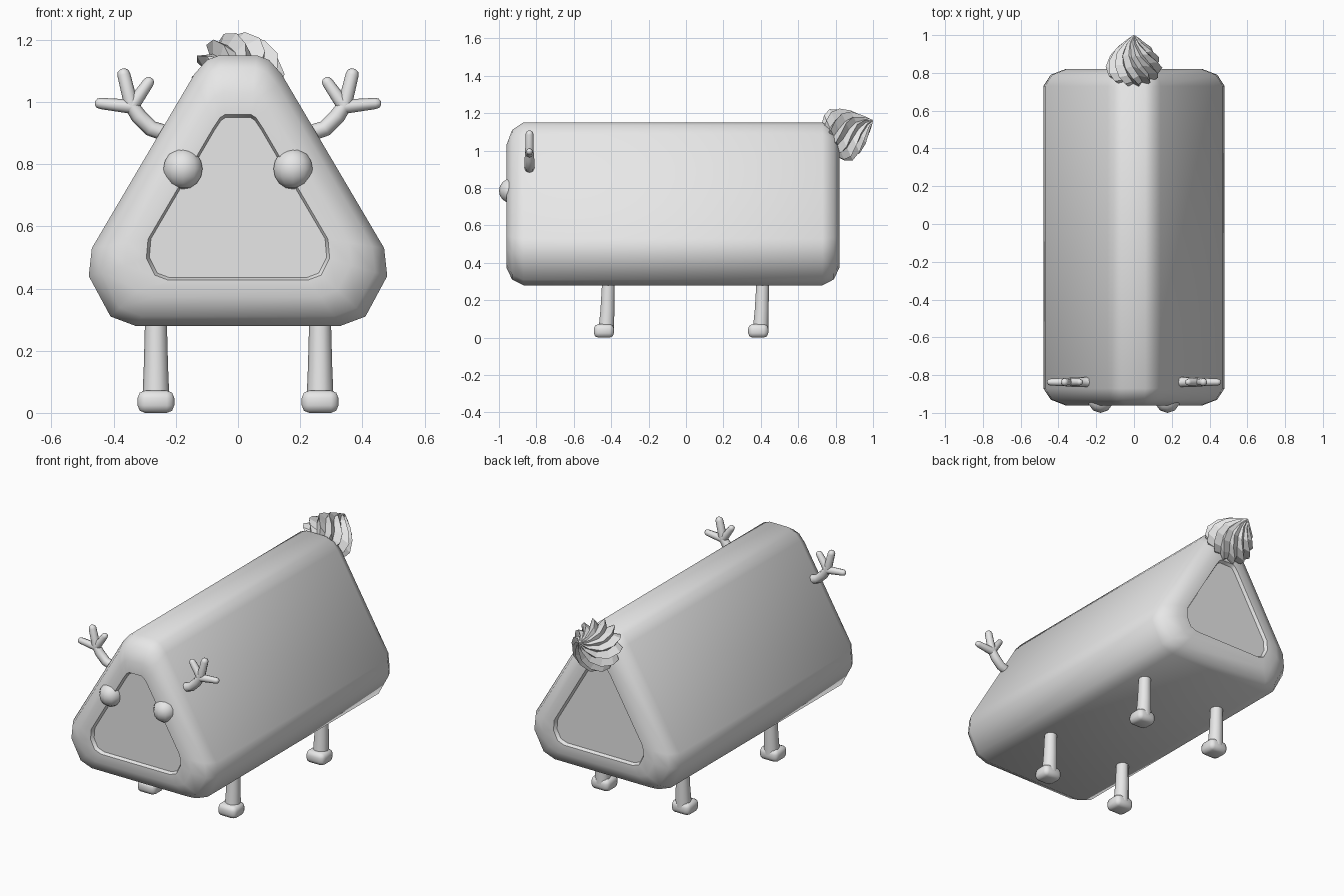
import bpy, bmesh
from math import sin, cos, pi, radians
from mathutils import Vector, Matrix

if "Cube" in bpy.data.objects:
    bpy.data.objects.remove(bpy.data.objects["Cube"], do_unlink=True)

GREY = (0.8, 0.8, 0.8, 1)
grey = bpy.data.materials.new("light_grey")
grey.use_nodes = True
grey.diffuse_color = GREY
grey.node_tree.nodes["Principled BSDF"].inputs["Base Color"].default_value = GREY


def finish(bm, name, smooth=40):
    bmesh.ops.recalc_face_normals(bm, faces=bm.faces)
    mesh = bpy.data.meshes.new(name)
    bm.to_mesh(mesh)
    bm.free()
    mesh.materials.append(grey)
    ob = bpy.data.objects.new(name, mesh)
    bpy.context.collection.objects.link(ob)
    if smooth:
        bpy.ops.object.select_all(action="DESELECT")
        ob.select_set(True)
        bpy.context.view_layer.objects.active = ob
        bpy.ops.object.shade_smooth_by_angle(angle=radians(smooth))
    return ob


def loft(bm, rings):
    """Skin a row of equal point rings and cap both ends."""
    rows = [[bm.verts.new(p) for p in ring] for ring in rings]
    n = len(rows[0])
    for a, b in zip(rows, rows[1:]):
        for i in range(n):
            j = (i + 1) % n
            bm.faces.new((a[i], a[j], b[j], b[i]))
    bm.faces.new(rows[0])
    bm.faces.new(rows[-1])


def tube(bm, path, side, sides=8):
    """Round tube along (point, radius) stops, in the plane across 'side'."""
    pts = [Vector(p) for p, r in path]
    side = Vector(side)
    rings = []
    for i, (p, r) in enumerate(path):
        along = (pts[min(i + 1, len(pts) - 1)] - pts[max(i - 1, 0)]).normalized()
        up = along.cross(side)
        rings.append([pts[i] + r * (cos(2 * pi * k / sides) * side + sin(2 * pi * k / sides) * up)
                      for k in range(sides)])
    loft(bm, rings)


# Body: rounded triangular prism with a recessed panel at each end
outer = [(0.06, 1.15), (0.10, 1.135), (0.14, 1.09), (0.47, 0.53),
         (0.48, 0.44), (0.41, 0.31), (0.33, 0.28)]
inner = [(0.04, 0.95), (0.055, 0.94), (0.075, 0.91), (0.28, 0.56),
         (0.285, 0.50), (0.26, 0.45), (0.22, 0.435)]


def body_ring(t, y):
    half = [(a + (c - a) * t, y, b + (d - b) * t) for (a, b), (c, d) in zip(outer, inner)]
    return half + [(-x, y, z) for x, y, z in reversed(half)]


steps = [(1, 0.02), (0.95, 0), (0.6, 0), (0.2, 0.03), (0, 0.09)]
bm = bmesh.new()
loft(bm, [body_ring(t, -0.96 + d) for t, d in steps]
     + [body_ring(t, 0.82 - d) for t, d in reversed(steps)])
finish(bm, "body", 50)

for label, s in (("left", 1), ("right", -1)):
    # Eyes
    bm = bmesh.new()
    bmesh.ops.create_uvsphere(bm, u_segments=10, v_segments=8, radius=0.066,
                              matrix=Matrix.Translation((0.177 * s, -0.934, 0.785)))
    finish(bm, label + "_eye")

    # Three-fingered arms
    bm = bmesh.new()
    y = -0.837
    tube(bm, [((s * x, y, z), r) for x, z, r in
              ((0.24, 0.902, 0.026), (0.28, 0.915, 0.026), (0.32, 0.955, 0.026), (0.35, 1.0, 0.022))],
         (0, 1, 0))
    hub = Vector((s * 0.342, y, 0.985))
    for x, z, r in ((0.46, 0.997, 0.018), (0.372, 1.107, 0.021), (0.278, 1.077, 0.018)):
        tip = Vector((s * x, y, z))
        tube(bm, [(hub, 0.023), (hub.lerp(tip, 0.85), r), (hub.lerp(tip, 0.95), r * 0.8),
                  (tip, r * 0.3)], (0, 1, 0))
    finish(bm, label + "_arm", 50)

    # Legs with forward-pointing feet
    for end, y in (("front", -0.415), ("back", 0.41)):
        bm = bmesh.new()
        x = 0.264 * s
        tube(bm, [((x, y, 0.30), 0.035), ((x, y - 0.005, 0.15), 0.039),
                  ((x, y - 0.012, 0.03), 0.044)], (1, 0, 0), 10)
        finish(bm, f"{end}_{label}_leg")
        bm = bmesh.new()
        bmesh.ops.create_cube(bm, size=1, matrix=Matrix.Translation((x, y - 0.024, 0.036))
                              @ Matrix.Diagonal((0.118, 0.108, 0.072, 1)))
        bmesh.ops.bevel(bm, geom=bm.edges[:], offset=0.024, segments=2,
                        affect="EDGES", profile=0.5)
        finish(bm, f"{end}_{label}_foot", 50)

# Tail: fluted, twisted cone at the top rear corner
FLUTES = 12
axis = Vector((0, 0.93, 0.42)).normalized()
up = Vector((1, 0, 0)).cross(axis)
base = Vector((0, 0.775, 1.06))
rings = []
for along, radius, twist in ((-0.01, 0.10, 75), (0.02, 0.135, 70), (0.06, 0.15, 58),
                             (0.11, 0.133, 40), (0.16, 0.098, 22), (0.21, 0.045, 5), (0.245, 0.004, 0)):
    ring = []
    for k in range(FLUTES * 2):
        a = pi * k / FLUTES + radians(twist)
        r = radius * (0.74 if k % 2 else 1)
        ring.append(base + axis * along + r * (sin(a) * Vector((1, 0, 0)) + cos(a) * up))
    rings.append(ring)
bm = bmesh.new()
loft(bm, rings)
finish(bm, "tail_swirl", 0)
